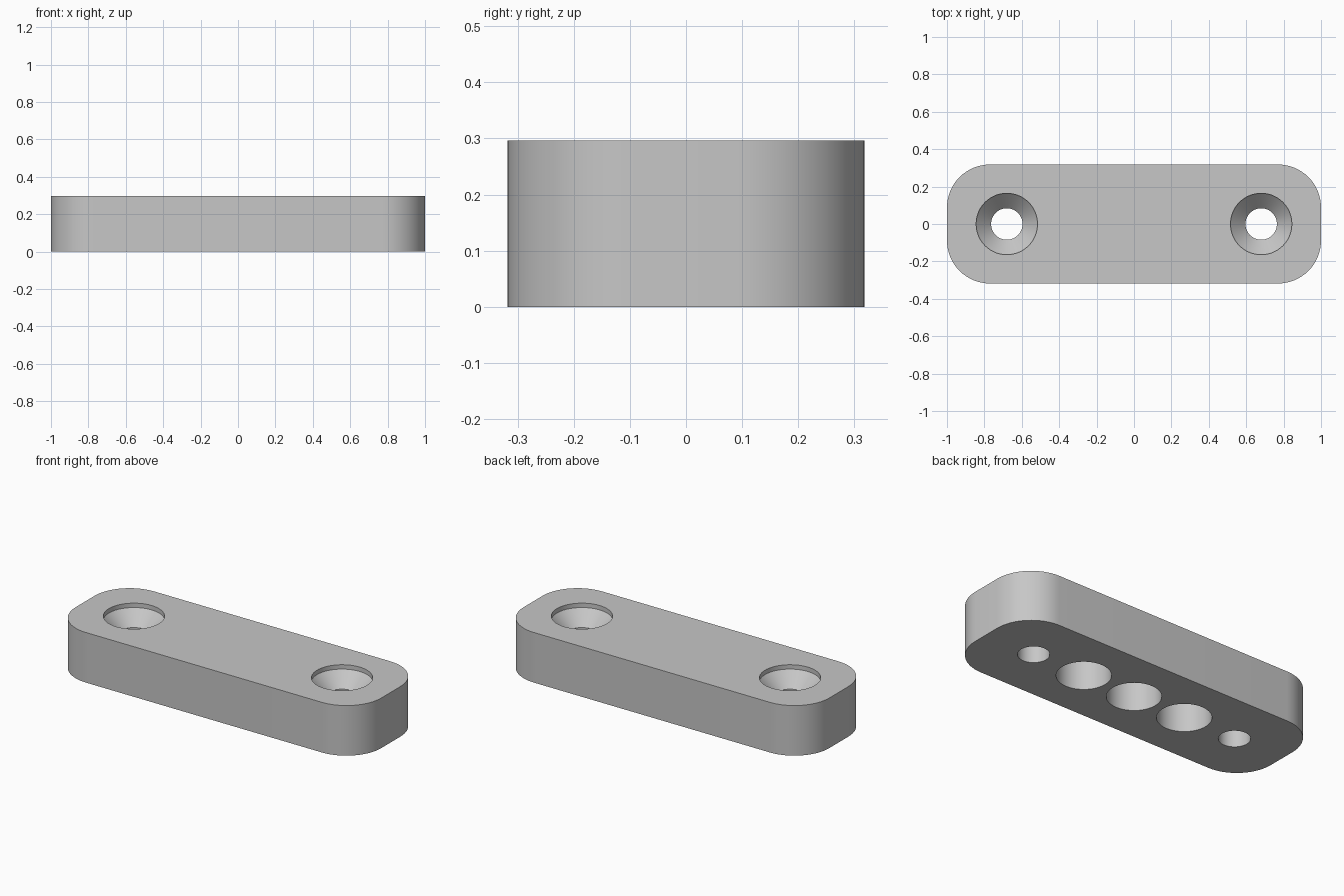
import bpy, bmesh, math
from mathutils import Matrix

LENGTH, WIDTH, HEIGHT, CORNER = 2.0, 0.636, 0.296, 0.23

cube = bpy.data.objects.get("Cube")
if cube:
    bpy.data.objects.remove(cube, do_unlink=True)

grey = bpy.data.materials.new("light grey")
grey.use_nodes = True
colour = (0.57, 0.57, 0.57, 1)
grey.diffuse_color = colour
grey.node_tree.nodes["Principled BSDF"].inputs["Base Color"].default_value = colour


def make_object(name, bm):
    bmesh.ops.recalc_face_normals(bm, faces=bm.faces)
    mesh = bpy.data.meshes.new(name)
    bm.to_mesh(mesh)
    bm.free()
    mesh.materials.append(grey)
    obj = bpy.data.objects.new(name, mesh)
    bpy.context.collection.objects.link(obj)
    return obj


def turned_cutter(name, x, profile, sides=64):
    """Closed solid of revolution from (radius, z) pairs."""
    bm = bmesh.new()
    rings = []
    for r, z in profile:
        rings.append([bm.verts.new((x + r * math.cos(2 * math.pi * i / sides),
                                    r * math.sin(2 * math.pi * i / sides), z))
                      for i in range(sides)])
    for low, high in zip(rings, rings[1:]):
        for i in range(sides):
            j = (i + 1) % sides
            bm.faces.new((low[i], low[j], high[j], high[i]))
    bm.faces.new(rings[0])
    bm.faces.new(rings[-1])
    obj = make_object(name, bm)
    obj.hide_render = True
    return obj


# Block with rounded vertical corners
bm = bmesh.new()
bmesh.ops.create_cube(bm, size=1, matrix=Matrix.Translation((0, 0, HEIGHT / 2))
                      @ Matrix.Diagonal((LENGTH, WIDTH, HEIGHT, 1)))
uprights = [e for e in bm.edges if abs(e.verts[0].co.z - e.verts[1].co.z) > 0.1]
bmesh.ops.bevel(bm, geom=uprights, offset=CORNER, segments=16, profile=0.5,
                affect='EDGES')
block = make_object("mounting_block", bm)

# Countersunk screw holes, right through
screw_profile = [(0.084, -0.1), (0.084, HEIGHT - 0.107), (0.164, HEIGHT - 0.026),
                 (0.164, HEIGHT + 0.1)]
cutters = [turned_cutter("screw_hole_cutter", x, screw_profile) for x in (-0.68, 0.68)]

# Blind round pockets in the underside
pocket_profile = [(0.144, -0.1), (0.144, 0.24)]
cutters += [turned_cutter("pocket_cutter", x, pocket_profile) for x in (-0.34, 0, 0.34)]

bpy.ops.object.select_all(action='DESELECT')
block.select_set(True)
bpy.context.view_layer.objects.active = block
for cutter in cutters:
    mod = block.modifiers.new("hole", 'BOOLEAN')
    mod.operation = 'DIFFERENCE'
    mod.solver = 'EXACT'
    mod.object = cutter
    bpy.ops.object.modifier_apply(modifier=mod.name)
    bpy.data.objects.remove(cutter, do_unlink=True)

bpy.ops.object.shade_smooth_by_angle(angle=math.radians(30))
